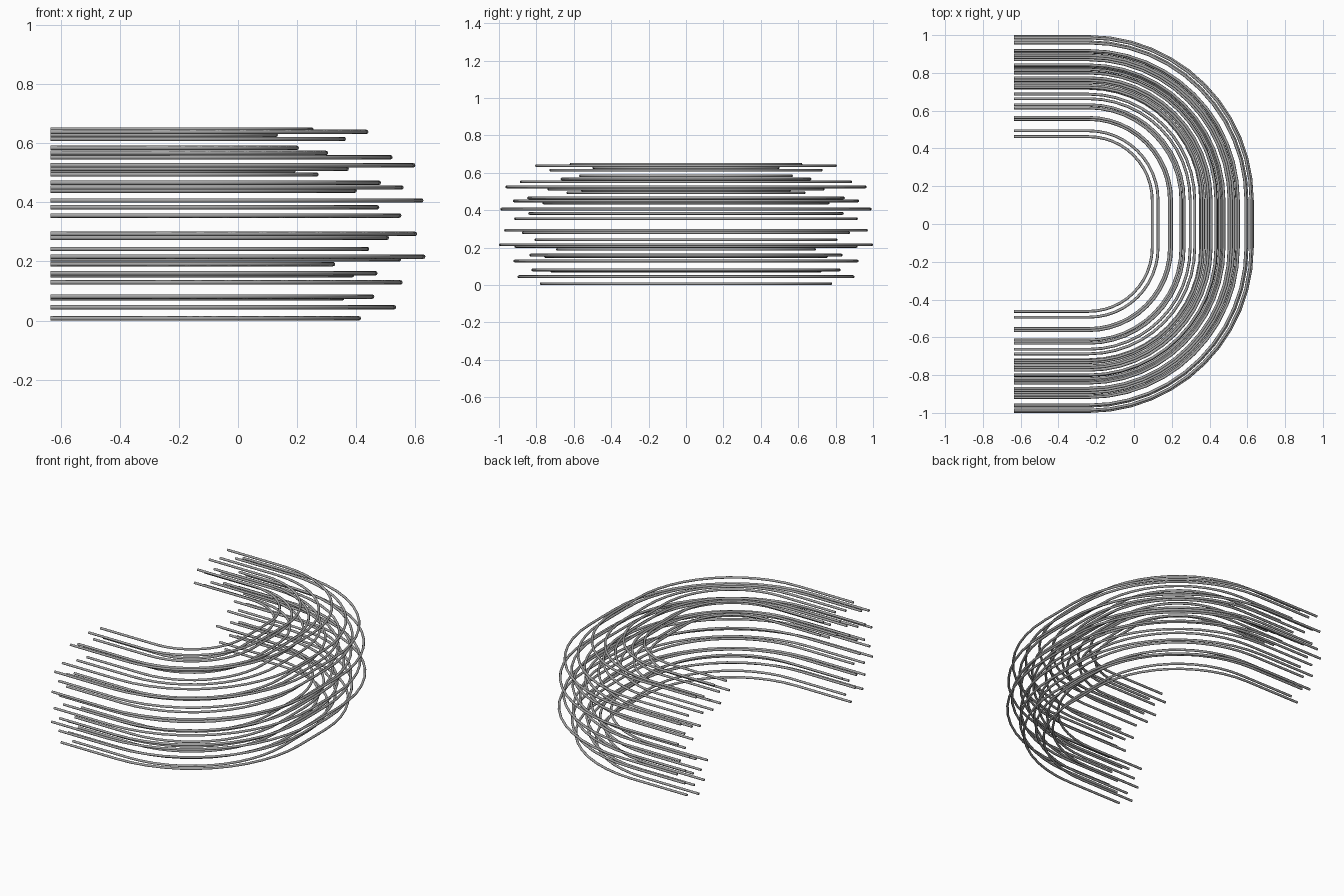
import bpy
from math import sin, cos, pi

default_cube = bpy.data.objects.get("Cube")
if default_cube:
    bpy.data.objects.remove(default_cube, do_unlink=True)

RADIUS = 0.0075         # thickness of every tube
OPEN_END = -0.634       # x of the open ends
CORNER_X = -0.24        # centre of the quarter bends
CORNER_Y = 0.126
STEPS = 12              # segments in each quarter bend

# one grey metal for all tubes
steel = bpy.data.materials.new("grey steel")
steel.use_nodes = True
GREY = (0.38, 0.38, 0.38, 1)
steel.diffuse_color = GREY
steel.node_tree.nodes["Principled BSDF"].inputs["Base Color"].default_value = GREY

# (furthest reach in x, height) of each tube, from the top down
TUBES = [
    (.256, .646), (.441, .638), (.135, .628), (.365, .614), (.206, .584),
    (.305, .567), (.104, .555), (.523, .552), (.60, .525), (.375, .513),
    (.195, .506), (.273, .494), (.484, .466), (.56, .450), (.402, .439),
    (.627, .406), (.478, .383), (.553, .355), (.606, .293), (.511, .280),
    (.444, .242), (.634, .216), (.552, .207), (.329, .191), (.472, .160),
    (.393, .153), (.557, .129), (.461, .081), (.36, .075), (.535, .045),
    (.416, .0075),
]


def u_path(reach):
    """Half-open U: straight leg, quarter bend, mirrored back to the other leg."""
    bend = reach - RADIUS - CORNER_X
    half = [(OPEN_END, -CORNER_Y - bend)]
    for i in range(STEPS + 1):
        angle = pi / 2 * i / STEPS
        half.append((CORNER_X + bend * sin(angle), -CORNER_Y - bend * cos(angle)))
    return half + [(x, -y) for x, y in reversed(half)]


def make_tube(name, reach, height):
    """Sweep a round section along the U."""
    curve = bpy.data.curves.new(name, "CURVE")
    curve.dimensions = "3D"
    curve.fill_mode = "FULL"
    curve.bevel_depth = RADIUS
    curve.bevel_resolution = 2
    curve.use_fill_caps = True
    path = u_path(reach)
    spline = curve.splines.new("POLY")
    spline.points.add(len(path) - 1)
    for point, (x, y) in zip(spline.points, path):
        point.co = (x, y, height, 1)
    curve.materials.append(steel)
    tube = bpy.data.objects.new(name, curve)
    bpy.context.collection.objects.link(tube)
    return tube


bpy.ops.object.select_all(action="DESELECT")
for number, (reach, height) in enumerate(TUBES, 1):
    tube = make_tube(f"bent_tube_{number}", reach, height)
    tube.select_set(True)
    bpy.context.view_layer.objects.active = tube

# smooth round sides, crisp end caps
bpy.ops.object.convert(target="MESH")
bpy.ops.object.shade_smooth_by_angle(angle=pi / 3)
